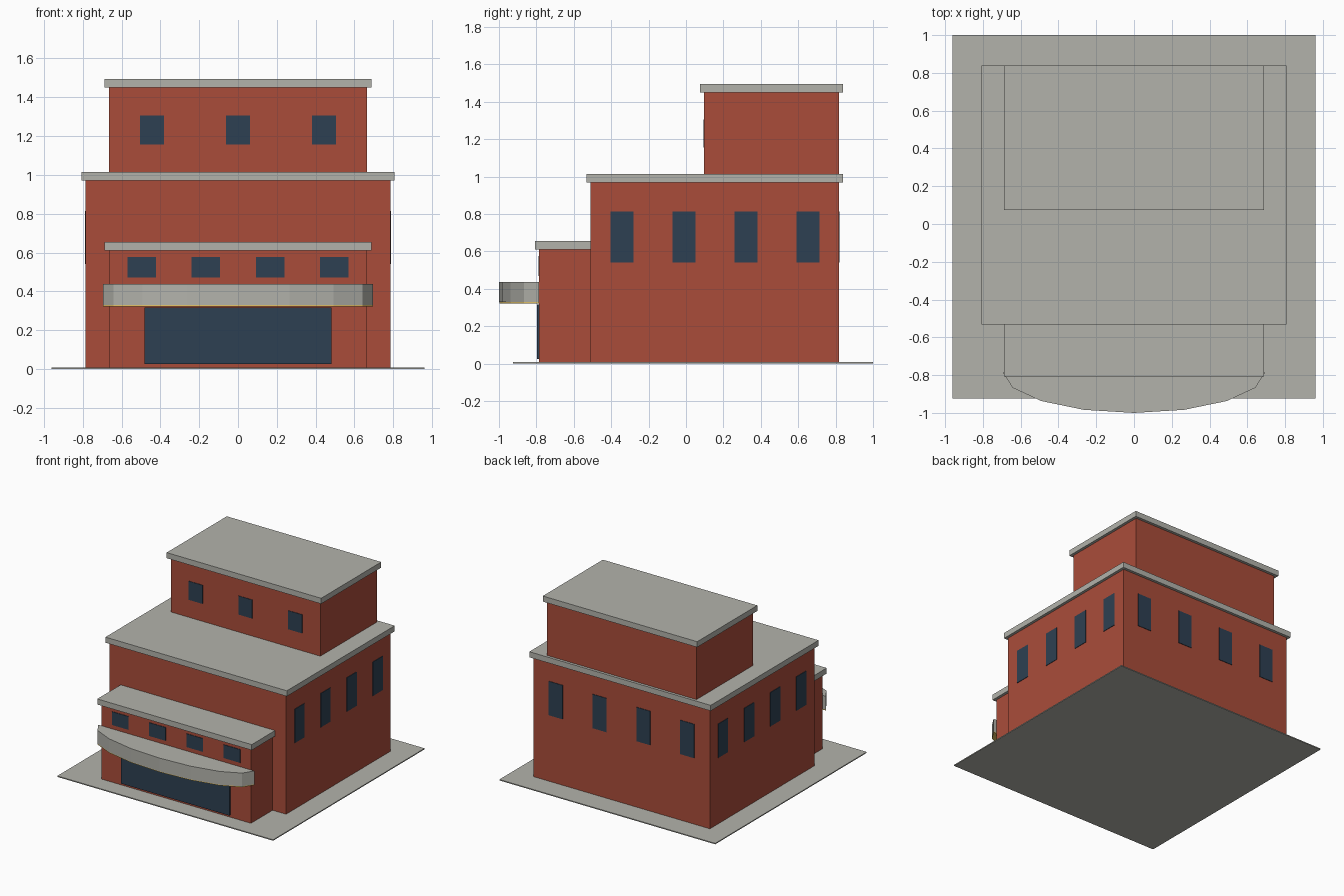
import bpy, bmesh, math

cube = bpy.data.objects.get("Cube")
if cube:
    bpy.data.objects.remove(cube, do_unlink=True)


def material(name, colour):
    m = bpy.data.materials.new(name)
    m.use_nodes = True
    m.diffuse_color = (*colour, 1)
    m.node_tree.nodes["Principled BSDF"].inputs["Base Color"].default_value = (*colour, 1)
    return m


BRICK = material("brick red", (0.40, 0.073, 0.042))
STONE = material("stone grey", (0.45, 0.45, 0.41))
GLASS = material("dark blue glass", (0.027, 0.051, 0.084))
LIGHT = material("warm yellow light", (0.85, 0.60, 0.15))


def finish(name, bm, mat):
    mesh = bpy.data.meshes.new(name)
    bmesh.ops.recalc_face_normals(bm, faces=bm.faces)
    bm.to_mesh(mesh)
    bm.free()
    mesh.materials.append(mat)
    bpy.context.collection.objects.link(bpy.data.objects.new(name, mesh))


def box(name, xs, ys, zs, mat):
    """Box spanning the given ranges."""
    bm = bmesh.new()
    bmesh.ops.create_cube(bm, size=1)
    for v in bm.verts:
        v.co = [(lo + hi) / 2 + c * (hi - lo) for c, (lo, hi) in zip(v.co, (xs, ys, zs))]
    finish(name, bm, mat)


def half_ellipse(name, rx, ry, y, z0, z1, mat, segments=8):
    """Slab whose plan is half an ellipse bulging forwards."""
    bm = bmesh.new()
    angles = [math.pi * i / segments for i in range(segments + 1)]
    plan = [bm.verts.new((rx * math.cos(a), y - ry * math.sin(a), z0)) for a in angles]
    face = bm.faces.new(plan)
    top = bmesh.ops.extrude_face_region(bm, geom=[face])["geom"]
    for v in top:
        if isinstance(v, bmesh.types.BMVert):
            v.co.z = z1
    finish(name, bm, mat)


PROUD = 0.004   # how far window panes stand out
EAVE = 0.022    # roof overhang

# Ground slab
box("ground_slab", (-0.96, 0.96), (-0.925, 1), (0, 0.008), STONE)

# Stacked blocks, each with an overhanging roof slab
blocks = {
    "main_hall": (0.785, -0.51, 0.817, 0.97),
    "upper_storey": (0.665, 0.097, 0.817, 1.45),
    "entrance_block": (0.665, -0.785, -0.50, 0.61),
}
for name, (half, front, back, top) in blocks.items():
    base = 1.0 if name == "upper_storey" else 0.004
    roof_back = back if name == "entrance_block" else back + EAVE
    box(name + "_walls", (-half, half), (front, back), (base, top), BRICK)
    box(name + "_roof", (-half - EAVE, half + EAVE), (front - EAVE, roof_back),
        (top, top + 0.045), STONE)


def window_row(name, centres, width, zs, wall, axis="y"):
    """Row of panes on a wall; axis is the wall's normal."""
    for i, c in enumerate(centres):
        along = (c - width / 2, c + width / 2)
        depth = (wall - PROUD, wall + PROUD)
        xs, ys = (along, depth) if axis == "y" else (depth, along)
        box(f"{name}_{i + 1}", xs, ys, zs, GLASS)


# Windows
tall = (0.54, 0.813)
window_row("upper_front_window", (-0.443, 0, 0.443), 0.123, (1.157, 1.307), 0.097)
window_row("entrance_window", (-0.497, -0.166, 0.166, 0.497), 0.147, (0.47, 0.577), -0.785)
window_row("back_window", (-0.585, -0.195, 0.195, 0.585), 0.123, tall, 0.817)
for side, x in (("right", -0.785), ("left", 0.785)):
    window_row(side + "_window", (-0.341, -0.01, 0.321, 0.652), 0.123, tall, x, "x")

# Glazed entrance
box("entrance_doors", (-0.482, 0.482), (-0.797, -0.78), (0.025, 0.317), GLASS)

# Curved canopy with a light strip beneath
half_ellipse("canopy", 0.695, 0.215, -0.785, 0.33, 0.437, STONE)
half_ellipse("canopy_light", 0.695, 0.213, -0.785, 0.323, 0.33, LIGHT)
